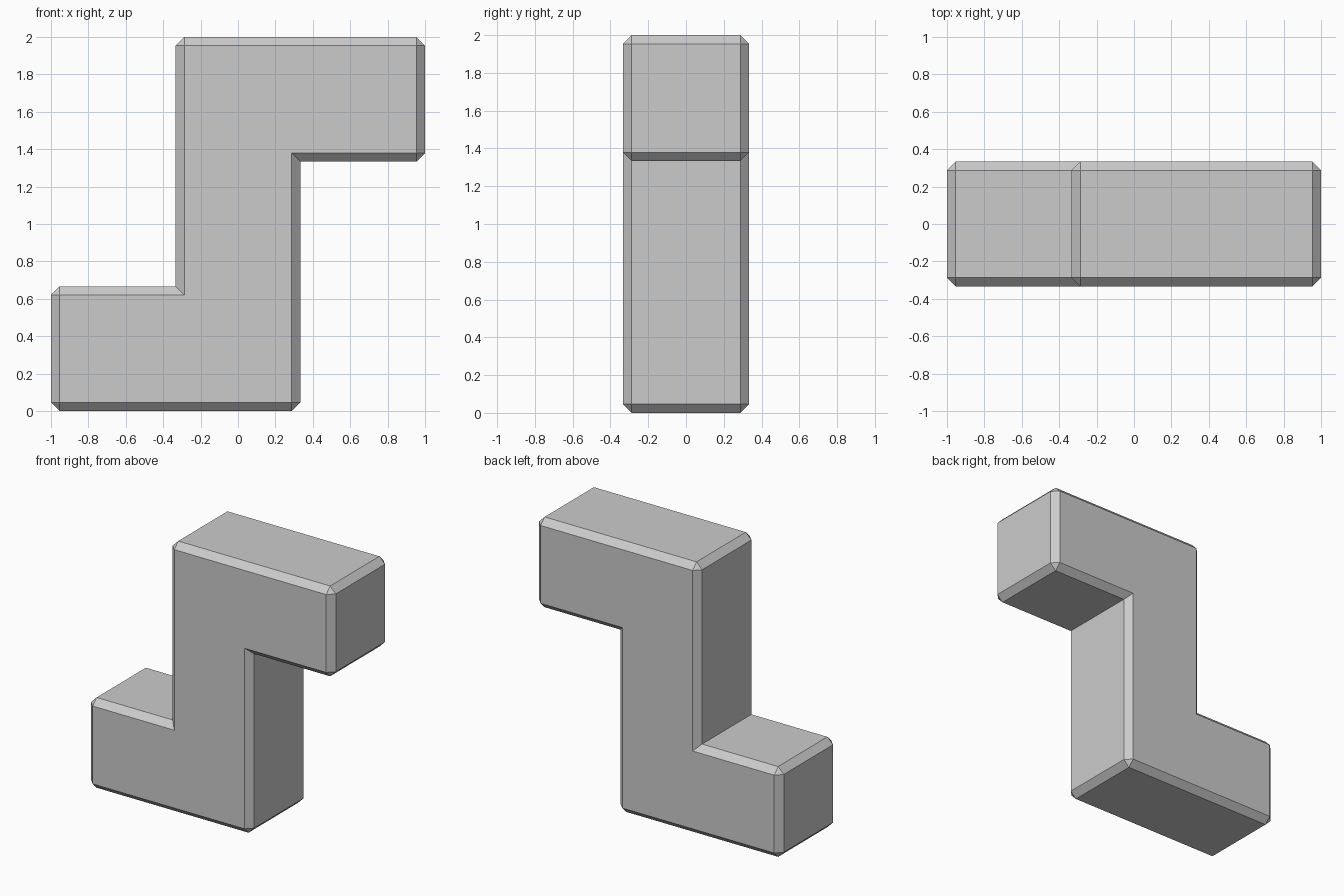
import bpy
import bmesh

if "Cube" in bpy.data.objects:
    bpy.data.objects.remove(bpy.data.objects["Cube"])

U = 2 / 3          # size of one block unit
CHAMFER = 0.046

# S-shaped front profile in block units (x, z)
profile = [(-1.5, 0), (0.5, 0), (0.5, 2), (1.5, 2),
           (1.5, 3), (-0.5, 3), (-0.5, 1), (-1.5, 1)]

# Extrude the profile from front to back
bm = bmesh.new()
front = bm.faces.new([bm.verts.new((x * U, -U / 2, z * U)) for x, z in profile])
extruded = bmesh.ops.extrude_face_region(bm, geom=[front], use_keep_orig=True)
back_verts = [g for g in extruded["geom"] if isinstance(g, bmesh.types.BMVert)]
bmesh.ops.translate(bm, verts=back_verts, vec=(0, U, 0))
bmesh.ops.recalc_face_normals(bm, faces=bm.faces[:])
bm.normal_update()

# Chamfer the outer edges, leaving the two inner corners sharp
outer = [e for e in bm.edges if e.is_convex]
bmesh.ops.bevel(bm, geom=outer, offset=CHAMFER, offset_type='OFFSET',
                segments=1, profile=0.5, affect='EDGES', clamp_overlap=True)

mesh = bpy.data.meshes.new("zigzag_block")
bm.to_mesh(mesh)
bm.free()
block = bpy.data.objects.new("zigzag_block", mesh)
bpy.context.collection.objects.link(block)
